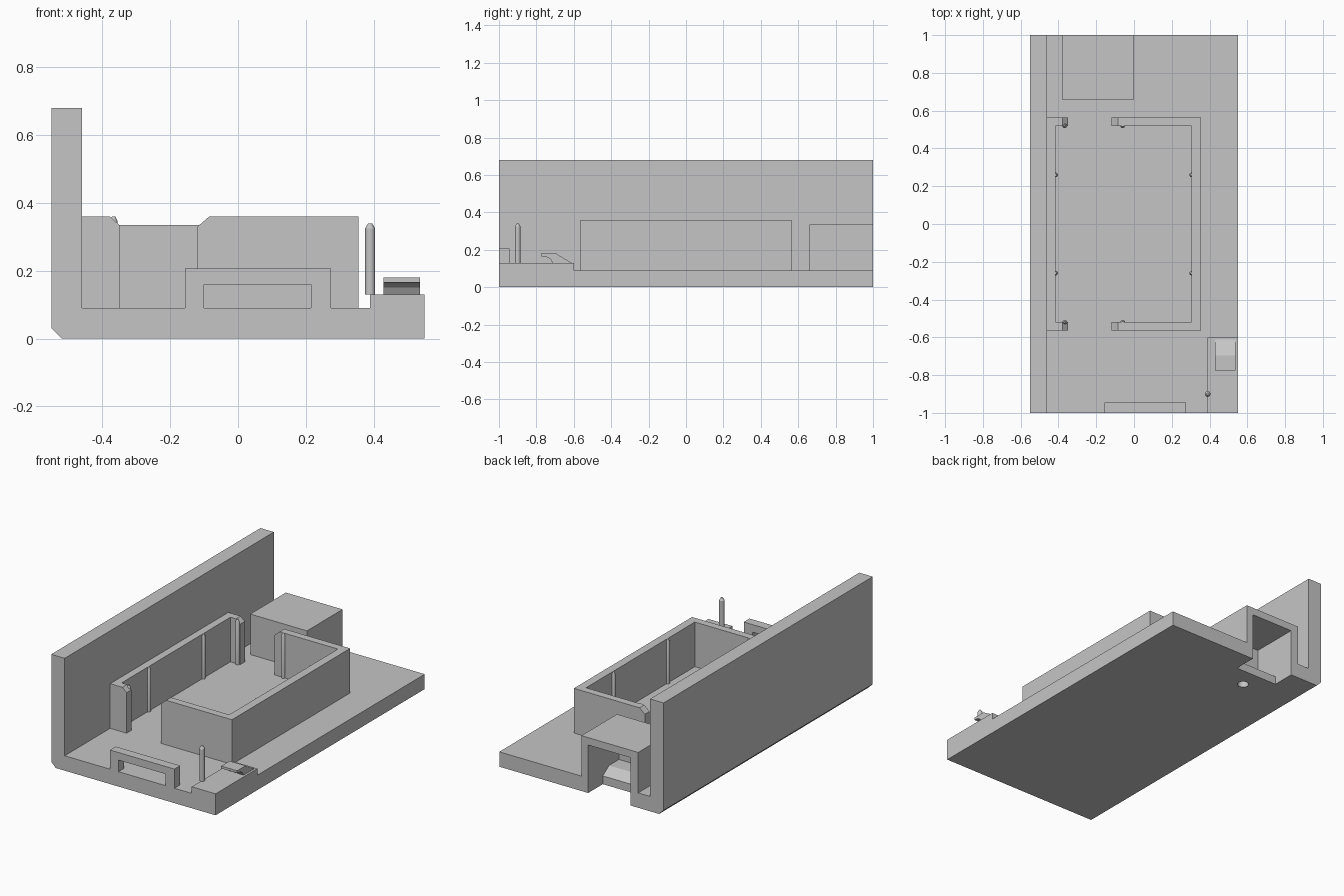
import bpy, bmesh
from mathutils import Vector

cube = bpy.data.objects.get("Cube")
if cube:
    bpy.data.objects.remove(cube, do_unlink=True)

grey = bpy.data.materials.new("plain grey")
grey.use_nodes = True
COLOUR = (0.56, 0.56, 0.56, 1)
grey.diffuse_color = COLOUR
grey.node_tree.nodes["Principled BSDF"].inputs["Base Color"].default_value = COLOUR

FLOOR, RIM = 0.09, 0.36


def make(name, bm):
    bmesh.ops.recalc_face_normals(bm, faces=bm.faces)
    mesh = bpy.data.meshes.new(name)
    bm.to_mesh(mesh)
    bm.free()
    mesh.materials.append(grey)
    ob = bpy.data.objects.new(name, mesh)
    bpy.context.collection.objects.link(ob)
    return ob


def prism(name, profile, a, b, axis="y"):
    """Extrude an xz profile along y, or a yz profile along x, from a to b."""
    bm = bmesh.new()
    place = (lambda u, v, t: (u, t, v)) if axis == "y" else (lambda u, v, t: (t, u, v))
    face = bm.faces.new([bm.verts.new(place(u, v, a)) for u, v in profile])
    moved = bmesh.ops.extrude_face_region(bm, geom=[face])["geom"]
    bmesh.ops.translate(bm, vec=Vector(place(0, 0, b - a)),
                        verts=[g for g in moved if isinstance(g, bmesh.types.BMVert)])
    return make(name, bm)


def box(name, x0, x1, y0, y1, z0, z1):
    return prism(name, [(x0, z0), (x1, z0), (x1, z1), (x0, z1)], y0, y1)


def pin(name, x, y, r, z0, z1, tip=0.015):
    """Round pin with a tapered tip."""
    bm = bmesh.new()
    rings = []
    for z, rad in ((z0, r), (z1 - tip, r), (z1, r * 0.4)):
        ring = bmesh.ops.create_circle(bm, segments=16, radius=rad)["verts"]
        bmesh.ops.translate(bm, verts=ring, vec=(x, y, z))
        rings.append(ring)
    for low, high in zip(rings, rings[1:]):
        for i in range(16):
            j = (i + 1) % 16
            bm.faces.new((low[i], low[j], high[j], high[i]))
    bm.faces.new(rings[0])
    bm.faces.new(rings[-1])
    ob = make(name, bm)
    bpy.ops.object.select_all(action="DESELECT")
    ob.select_set(True)
    bpy.context.view_layer.objects.active = ob
    bpy.ops.object.shade_smooth_by_angle()
    return ob


def cut(target, cutter):
    cutter.hide_render = True
    mod = target.modifiers.new("cut", "BOOLEAN")
    mod.operation, mod.solver, mod.object = "DIFFERENCE", "EXACT", cutter
    bpy.context.view_layer.objects.active = target
    bpy.ops.object.modifier_apply(modifier=mod.name)
    bpy.data.objects.remove(cutter, do_unlink=True)


# Floor and tall side wall in one L-shaped section
base = prism("base_and_side_wall",
             [(-0.52, 0), (0.55, 0), (0.55, FLOOR), (-0.46, FLOOR),
              (-0.46, 0.68), (-0.55, 0.68), (-0.55, 0.03)], -1, 1)

# Rear notch with a sloped lip, and a round hole through the floor
cut(base, prism("notch_cutter",
                [(0.86, -0.1), (1.1, -0.1), (1.1, 0.13), (0.77, 0.13),
                 (0.80, FLOOR), (0.86, 0.05)], -0.33, -0.045, "x"))
cut(base, pin("hole_cutter", -0.19, 0.74, 0.032, -0.1, 0.2))

# Rear hood, open at the back
prism("hood_shell",
      [(-0.38, FLOOR), (-0.33, FLOOR), (-0.33, 0.29), (-0.045, 0.29),
       (-0.045, FLOOR), (0, FLOOR), (0, 0.335), (-0.38, 0.335)], 0.705, 1)
box("hood_front_wall", -0.38, 0, 0.66, 0.705, FLOOR, 0.335)

# Tray walls with a chamfered gap at each end
box("tray_inner_side", -0.46, -0.415, -0.52, 0.52, FLOOR, RIM)
box("tray_outer_side", 0.305, 0.355, -0.52, 0.52, FLOOR, RIM)
for end, s in (("front", -1), ("back", 1)):
    prism(f"tray_{end}_stub",
          [(-0.46, FLOOR), (-0.35, FLOOR), (-0.35, 0.335), (-0.378, RIM), (-0.46, RIM)],
          s * 0.52, s * 0.565)
    prism(f"tray_{end}_wall",
          [(-0.12, FLOOR), (0.355, FLOOR), (0.355, RIM), (-0.085, RIM), (-0.12, 0.33)],
          s * 0.52, s * 0.565)
    # Locating ribs along the inside of the tray
    for i, (x, y) in enumerate(((-0.415, 0.26), (0.305, 0.26), (-0.367, 0.52), (-0.06, 0.52))):
        pin(f"tray_{end}_rib_{i + 1}", x, s * y, 0.012, FLOOR, RIM)

# Front handle loop
prism("front_handle",
      [(-0.157, FLOOR), (-0.1, FLOOR), (-0.1, 0.16), (0.215, 0.16),
       (0.215, FLOOR), (0.275, FLOOR), (0.275, 0.206), (-0.157, 0.206)], -1, -0.945)

# Raised corner pad with its upright pin and hooked clip
box("corner_pad", 0.39, 0.55, -1, -0.6, FLOOR, 0.13)
pin("upright_pin", 0.39, -0.9, 0.015, 0.13, 0.34)
prism("hook_clip",
      [(-0.612, 0.13), (-0.695, 0.18), (-0.775, 0.18), (-0.775, 0.166),
       (-0.745, 0.162), (-0.725, 0.15), (-0.713, 0.13)], 0.43, 0.537, "x")
